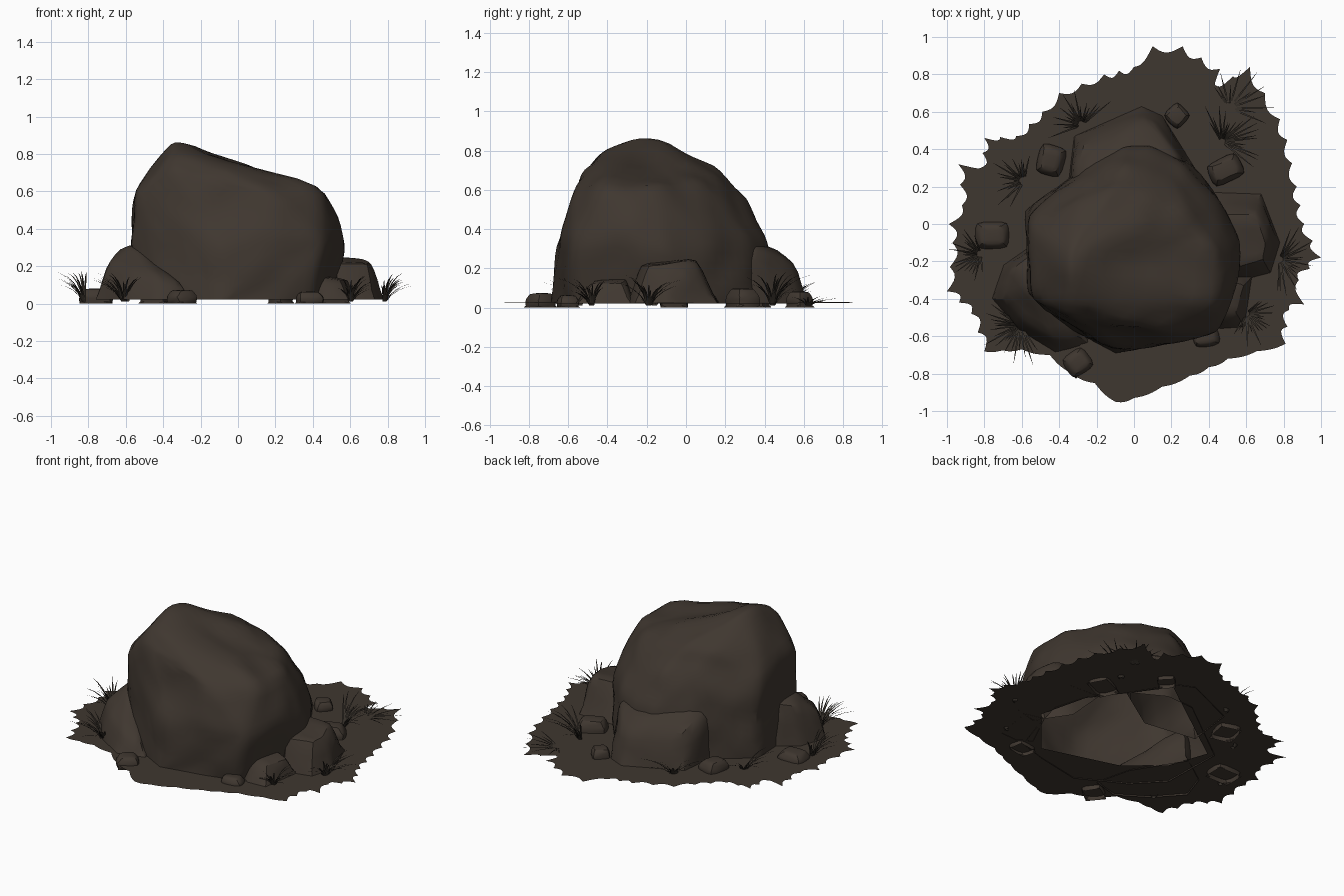
import bpy, bmesh, random
from math import sin, cos, pi, radians, hypot, atan2
from mathutils import Vector, noise

random.seed(7)
old = bpy.data.objects.get("Cube")
if old:
    bpy.data.objects.remove(old, do_unlink=True)


def material(name, rgb):
    mat = bpy.data.materials.new(name)
    mat.use_nodes = True
    color = (*rgb, 1)
    mat.diffuse_color = color
    shader = next(n for n in mat.node_tree.nodes if n.type == 'BSDF_PRINCIPLED')
    shader.inputs["Base Color"].default_value = color
    shader.inputs["Roughness"].default_value = 0.9
    return mat


earth = material("earth_brown", (0.05, 0.038, 0.029))
grass = material("dry_grass_brown", (0.037, 0.03, 0.023))


def finish(bm, name, mat, angle=30):
    mesh = bpy.data.meshes.new(name)
    bm.to_mesh(mesh)
    bm.free()
    mesh.materials.append(mat)
    mesh.shade_smooth()
    mesh.set_sharp_from_angle(angle=radians(angle))
    obj = bpy.data.objects.new(name, mesh)
    bpy.context.collection.objects.link(obj)
    return obj


def rock(name, points, cuts=3, rounding=2, rough=0.012, dents=()):
    """Open-based hull around corner points, dented, worn round and roughened."""
    bm = bmesh.new()
    for p in points:
        bm.verts.new(p)
    bmesh.ops.convex_hull(bm, input=bm.verts[:])
    loose = [v for v in bm.verts if not v.link_faces]
    bmesh.ops.delete(bm, geom=loose, context='VERTS')
    bmesh.ops.subdivide_edges(bm, edges=bm.edges[:], cuts=cuts, use_grid_fill=True)
    for center, radius, push in dents:
        for v in bm.verts:
            near = 1 - (v.co - Vector(center)).length / radius
            if near > 0:
                v.co += Vector(push) * near
    floor = min(v.co.z for v in bm.verts) + 0.001
    upper = [v for v in bm.verts if v.co.z > floor]
    for _ in range(rounding):
        bmesh.ops.smooth_vert(bm, verts=upper, factor=0.5,
                              use_axis_x=True, use_axis_y=True, use_axis_z=True)
    bmesh.ops.recalc_face_normals(bm, faces=bm.faces[:])
    bm.normal_update()
    moves = [(v, v.normal * noise.noise(v.co * 6) * rough) for v in upper]
    for v, move in moves:
        v.co += move
    under = [f for f in bm.faces if all(v.co.z < floor for v in f.verts)]
    bmesh.ops.delete(bm, geom=under, context='FACES')
    return finish(bm, name, earth)


# Main boulder
base = [(0.4, -0.57), (0.2, -0.63), (-0.1, -0.69), (-0.4, -0.53), (-0.57, -0.35),
        (-0.58, 0.07), (-0.35, 0.23), (-0.1, 0.43), (0.1, 0.44), (0.3, 0.33),
        (0.48, 0.1), (0.54, -0.1), (0.47, -0.36)]
shoulders = [
    (0.57, -0.1, 0.3), (0.57, -0.3, 0.37), (0.46, -0.59, 0.33), (0.2, -0.64, 0.33),
    (-0.1, -0.67, 0.3), (-0.57, 0.06, 0.32), (-0.57, -0.36, 0.35), (0.46, 0.12, 0.33),
    (0.28, 0.32, 0.33), (-0.34, 0.23, 0.4), (-0.06, 0.42, 0.33), (0.08, 0.42, 0.33)]
summit = [
    (-0.35, -0.14, 0.87), (-0.27, -0.14, 0.86), (-0.34, -0.41, 0.825), (-0.33, -0.5, 0.72),
    (-0.1, -0.56, 0.62), (0.2, -0.58, 0.6), (-0.56, -0.2, 0.61), (-0.53, -0.42, 0.61),
    (-0.56, 0, 0.55), (0.08, -0.3, 0.74), (0.07, 0, 0.74), (0.45, -0.15, 0.64),
    (0.44, -0.42, 0.63), (0.27, 0.08, 0.64), (-0.1, 0.2, 0.69), (-0.3, 0.12, 0.69),
    (-0.05, 0.31, 0.56), (0.2, 0.24, 0.52), (-0.25, 0.22, 0.58)]
boulder_dents = [
    ((0.25, -0.15, 0.7), 0.24, (0, 0, -0.06)), ((-0.04, -0.2, 0.77), 0.14, (0, 0, -0.06)),
    ((-0.08, -0.6, 0.5), 0.2, (0, 0.04, 0))]
rock("main_boulder", [(x, y, 0.022) for x, y in base] + shoulders + summit,
     cuts=5, rounding=2, rough=0.016, dents=boulder_dents)


# Rocks leaning on the boulder: footprint on the ground, then the crown points
def ledge(name, footprint, crown, rounding=1):
    rock(name, [(x, y, 0.022) for x, y in footprint] + crown, rounding=rounding)


ledge("back_foot",
      [(-0.36, 0.15), (-0.32, 0.47), (0.04, 0.63), (0.15, 0.58), (0.32, 0.31), (0, 0.1)],
      [(-0.34, 0.18, 0.4), (-0.28, 0.42, 0.25), (0.03, 0.57, 0.24), (0.11, 0.54, 0.23),
       (0.3, 0.28, 0.33), (0.02, 0.5, 0.285), (0, 0.38, 0.33)], 2)
ledge("right_front_ledge",
      [(-0.5, -0.08), (-0.7, -0.22), (-0.76, -0.4), (-0.61, -0.57), (-0.42, -0.69),
       (-0.24, -0.64), (-0.3, -0.4)],
      [(-0.54, -0.15, 0.31), (-0.65, -0.23, 0.29), (-0.7, -0.4, 0.21), (-0.56, -0.35, 0.32),
       (-0.59, -0.51, 0.19), (-0.43, -0.61, 0.15), (-0.3, -0.61, 0.1)])
ledge("left_ledge",
      [(0.42, 0.17), (0.68, 0.16), (0.78, -0.1), (0.73, -0.26), (0.54, -0.31), (0.4, -0.1)],
      [(0.45, 0.05, 0.25), (0.65, 0.05, 0.24), (0.71, -0.1, 0.23), (0.69, -0.19, 0.22),
       (0.52, -0.24, 0.22), (0.73, 0, 0.16)])
ledge("left_front_ledge",
      [(0.38, -0.5), (0.46, -0.56), (0.59, -0.55), (0.63, -0.28), (0.5, -0.25)],
      [(0.42, -0.46, 0.14), (0.55, -0.48, 0.13), (0.59, -0.32, 0.13), (0.5, -0.3, 0.15)])


# Scattered stones: x, y, width, depth, height, turn
def stone(name, x, y, width, depth, height, turn):
    points = []
    for z, grow in ((0, 1), (height * 0.5, 1.05), (height, 0.72)):
        for sx, sy in ((1, 1), (-1, 1), (-1, -1), (1, -1)):
            px, py = sx * width / 2 * grow, sy * depth / 2 * grow
            a = radians(turn)
            points.append((x + px * cos(a) - py * sin(a) + random.uniform(-1, 1) * 0.008,
                           y + px * sin(a) + py * cos(a), z))
    rock(name, points, rounding=2, rough=0.008)


stones = [(-0.44, 0.34, 0.16, 0.14, 0.09, 75), (0.23, 0.58, 0.11, 0.11, 0.08, 45),
          (0.49, 0.29, 0.18, 0.13, 0.1, 25), (-0.76, -0.06, 0.17, 0.14, 0.08, 0),
          (-0.3, -0.74, 0.13, 0.12, 0.07, 35), (0.38, -0.6, 0.13, 0.1, 0.06, 10)]
for i, s in enumerate(stones):
    stone(f"stone_{i + 1}", *s)

# Ground sheet with a ragged rim and an opening under the boulder
rim = [(1, -0.18), (0.91, 0), (0.87, 0.2), (0.82, 0.45), (0.78, 0.56), (0.62, 0.84),
       (0.44, 0.74), (0.46, 0.83), (0.26, 0.95), (0.1, 0.95), (0, 0.84), (-0.16, 0.8),
       (-0.4, 0.7), (-0.49, 0.6), (-0.63, 0.47), (-0.8, 0.46), (-0.82, 0.3),
       (-0.94, 0.32), (-0.92, 0.1), (-0.99, 0), (-0.97, -0.1), (-1, -0.36),
       (-0.87, -0.48), (-0.8, -0.68), (-0.6, -0.67), (-0.45, -0.7), (-0.33, -0.8),
       (-0.21, -0.85), (-0.1, -0.95), (0, -0.93), (0.3, -0.81), (0.5, -0.72),
       (0.81, -0.64), (0.83, -0.46), (0.91, -0.43), (0.88, -0.3)]
opening = [(0.14, 0.54), (-0.54, 0.05), (-0.45, -0.21), (-0.22, -0.4),
           (0.28, -0.54), (0.55, -0.22), (0.47, 0.1)]


def ground_height(x):
    return 0.027 - 0.007 * x


outline = []
steps = 12
for (ax, ay), (bx, by) in zip(rim, rim[1:] + rim[:1]):
    bites = 2 if hypot(bx - ax, by - ay) > 0.16 else 1
    depth = -0.012 if ay < -0.66 else 0.035
    for s in range(steps):
        t = s / steps
        k = 1 - depth * abs(sin(pi * t * bites))
        outline.append(((ax + (bx - ax) * t) * k, (ay + (by - ay) * t) * k))
bm = bmesh.new()
for loop in (outline, opening):
    verts = [bm.verts.new((x, y, ground_height(x))) for x, y in loop]
    for a, b in zip(verts, verts[1:] + verts[:1]):
        bm.edges.new((a, b))
bmesh.ops.triangle_fill(bm, edges=bm.edges[:], use_beauty=True, normal=(0, 0, 1))
bm.normal_update()
for f in bm.faces:
    if f.normal.z < 0:
        f.normal_flip()
finish(bm, "ground", earth)


# Grass tufts fanning away from the boulder: x, y, reach, height, blade count
def tuft(name, x, y, reach, height, count):
    bm = bmesh.new()
    facing = atan2(y, x)
    for i in range(count):
        a = facing + 1.5 * (2 * (i + random.random()) / count - 1)
        out = Vector((cos(a), sin(a), 0))
        side = Vector((-sin(a), cos(a), 0)) * 0.007
        far = reach * random.uniform(0.45, 1)
        tall = height * random.uniform(0.5, 1)
        root = Vector((x, y, 0.01)) + out * 0.012
        previous = None
        for s in range(5):
            t = s / 4
            mid = root + out * far * t ** 1.3 + Vector((0, 0, tall * (1.7 * t - 0.7 * t * t)))
            w = side * (1.05 - t) * (0.7 + t)
            pair = [bm.verts.new(mid - w), bm.verts.new(mid + w)]
            if previous:
                bm.faces.new((previous[0], previous[1], pair[1], pair[0]))
            previous = pair
    finish(bm, name, grass, 60)


tufts = [(-0.28, 0.53, 0.19, 0.13, 16), (-0.59, 0.23, 0.19, 0.14, 16),
         (-0.82, -0.16, 0.16, 0.17, 18), (-0.61, -0.54, 0.22, 0.17, 20),
         (0.47, 0.44, 0.21, 0.17, 20), (0.78, -0.19, 0.19, 0.16, 18),
         (0.6, -0.48, 0.18, 0.14, 18), (0.51, 0.62, 0.25, 0.05, 12)]
for i, t in enumerate(tufts):
    tuft(f"grass_tuft_{i + 1}", *t)
